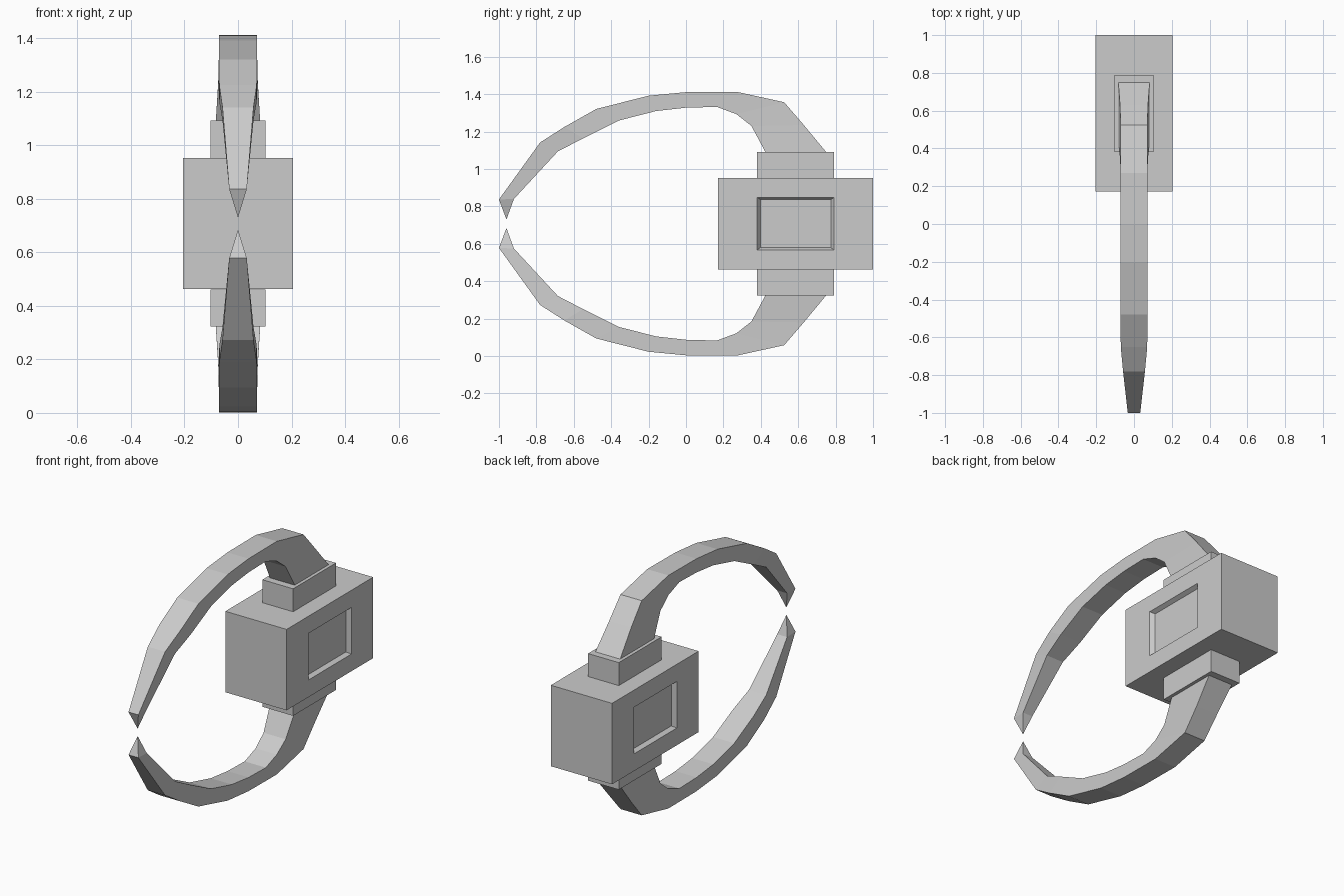
import bpy, bmesh
from mathutils import Vector

if "Cube" in bpy.data.objects:
    bpy.data.objects.remove(bpy.data.objects["Cube"])

MID = 0.7075  # height of the mirror plane between upper and lower halves

def finish(name, bm):
    bmesh.ops.recalc_face_normals(bm, faces=bm.faces[:])
    me = bpy.data.meshes.new(name)
    bm.to_mesh(me)
    bm.free()
    ob = bpy.data.objects.new(name, me)
    bpy.context.collection.objects.link(ob)
    return ob

def box(lo, hi):
    bm = bmesh.new()
    bmesh.ops.create_cube(bm, size=1)
    for v in bm.verts:
        v.co = Vector(a + (b - a) * (c + 0.5) for a, b, c in zip(lo, hi, v.co))
    return bm

def resize(face, hy, hz):
    # set a side panel to given half sizes around the body centre
    c = face.calc_center_median()
    for v in face.verts:
        v.co.y = c.y + (hy if v.co.y > c.y else -hy)
        v.co.z = c.z + (hz if v.co.z > c.z else -hz)

# Main housing with a bevelled, sunken panel on both sides
bm = box((-0.205, 0.172, 0.463), (0.205, 1.0, 0.953))
bm.normal_update()
for f in [f for f in bm.faces if abs(f.normal.x) > 0.9]:
    side = 1 if f.normal.x > 0 else -1
    bmesh.ops.inset_individual(bm, faces=[f], thickness=0.1)
    resize(f, 0.206, 0.141)
    bmesh.ops.inset_individual(bm, faces=[f], thickness=0.01)
    resize(f, 0.188, 0.128)
    for v in f.verts:
        v.co.x -= side * 0.025
finish("housing", bm)

# Jaw sections: outer y, z, inner y, z, half width
SECTIONS = [
    (0.75, 1.09, 0.425, 1.09, 0.083),
    (0.63, 1.235, 0.35, 1.23, 0.074),
    (0.525, 1.357, 0.27, 1.293, 0.071),
    (0.27, 1.413, 0.165, 1.332, 0.071),
    (0.0, 1.411, 0.0, 1.328, 0.071),
    (-0.20, 1.392, -0.16, 1.31, 0.071),
    (-0.48, 1.321, -0.36, 1.259, 0.071),
    (-0.65, 1.225, -0.55, 1.164, 0.07),
    (-0.78, 1.142, -0.685, 1.094, 0.058),
    (-1.0, 0.837, -0.92, 0.84, 0.033),
]
TIP = (0, -0.96, 0.73)

for label, s in (("upper", 1), ("lower", -1)):
    # Mounting collar
    bm = box((-0.103, 0.38, 0.953), (0.103, 0.79, 1.092))
    for v in bm.verts:
        v.co.z = MID + s * (v.co.z - MID)
    finish(label + "_collar", bm)

    # Curved jaw lofted through the sections to a sharp point
    bm = bmesh.new()
    rings = [[bm.verts.new(p) for p in ((-w, oy, oz), (w, oy, oz), (w, iy, iz), (-w, iy, iz))]
             for oy, oz, iy, iz, w in SECTIONS]
    tip = bm.verts.new(TIP)
    bm.faces.new(rings[0])
    for a, b in zip(rings, rings[1:]):
        for i in range(4):
            j = (i + 1) % 4
            bm.faces.new((a[i], a[j], b[j], b[i]))
    for i in range(4):
        bm.faces.new((rings[-1][i], rings[-1][(i + 1) % 4], tip))
    for v in bm.verts:
        v.co.z = MID + s * (v.co.z - MID)
    finish(label + "_jaw", bm)
